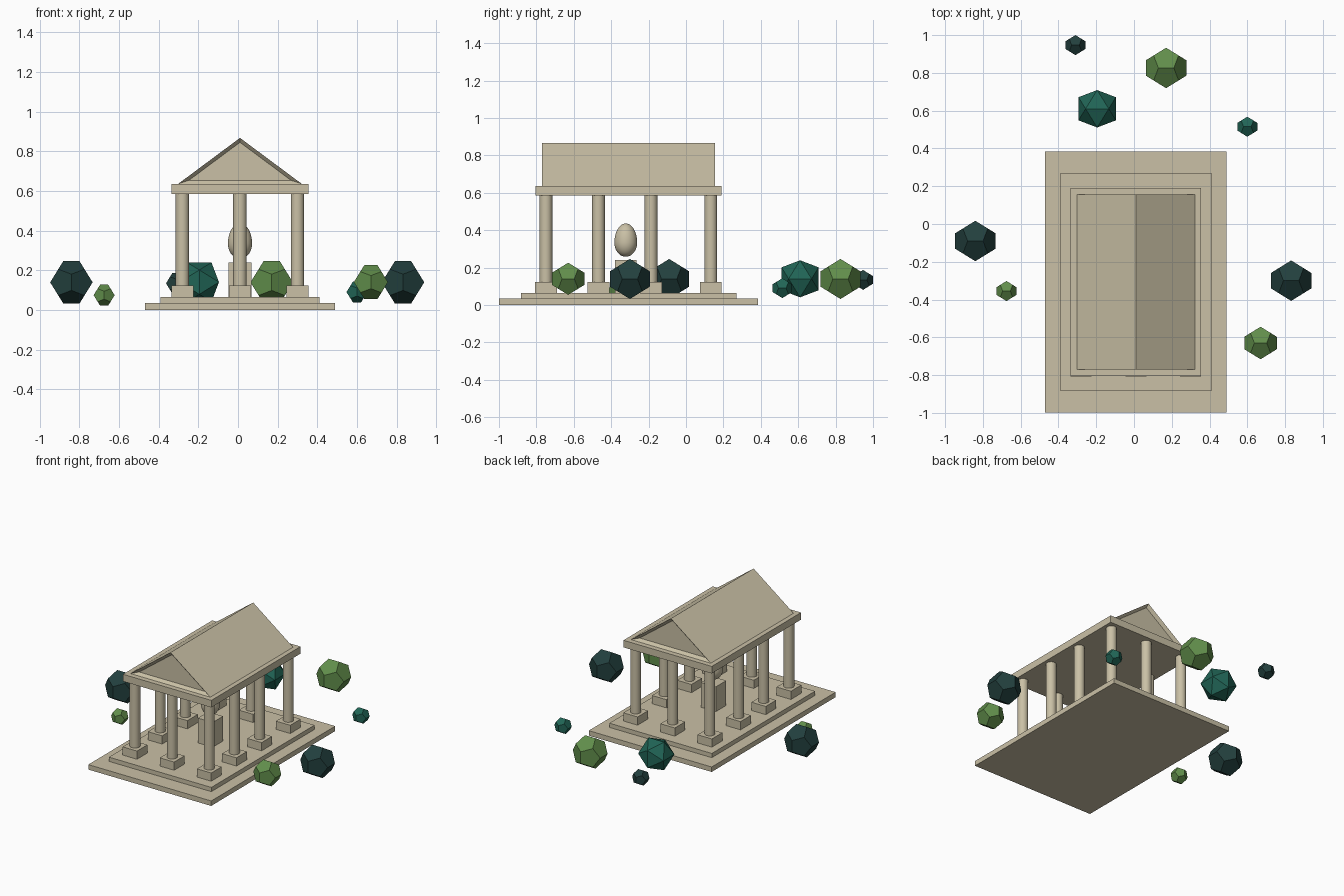
import bpy, bmesh, math
from mathutils import Vector

cube = bpy.data.objects.get("Cube")
if cube:
    bpy.data.objects.remove(cube, do_unlink=True)


def material(name, rgb):
    mat = bpy.data.materials.new(name)
    mat.use_nodes = True
    mat.diffuse_color = (*rgb, 1)
    mat.node_tree.nodes["Principled BSDF"].inputs["Base Color"].default_value = (*rgb, 1)
    return mat


STONE = material("sandstone", (0.59, 0.53, 0.38))
GREEN = material("leaf green", (0.12, 0.27, 0.07))
DARK = material("dark foliage", (0.016, 0.05, 0.047))
TEAL = material("teal foliage", (0.015, 0.13, 0.093))

CX, CY = 0.01, -0.307  # temple centre
GOLD = (1 + math.sqrt(5)) / 2


def finish(name, bm, mat, location=(0, 0, 0), smooth=False):
    bmesh.ops.recalc_face_normals(bm, faces=bm.faces)
    mesh = bpy.data.meshes.new(name)
    bm.to_mesh(mesh)
    bm.free()
    mesh.materials.append(mat)
    obj = bpy.data.objects.new(name, mesh)
    obj.location = location
    bpy.context.collection.objects.link(obj)
    if smooth:
        bpy.ops.object.select_all(action='DESELECT')
        obj.select_set(True)
        bpy.context.view_layer.objects.active = obj
        bpy.ops.object.shade_smooth_by_angle(angle=math.radians(40))
    return obj


def block(name, x, y, half_x, half_y, z0, z1):
    bm = bmesh.new()
    bmesh.ops.create_cube(bm, size=2)
    bmesh.ops.scale(bm, vec=(half_x, half_y, (z1 - z0) / 2), verts=bm.verts)
    return finish(name, bm, STONE, (x, y, (z0 + z1) / 2))


def column(x, y):
    block("column_base", x, y, 0.056, 0.058, 0.065, 0.123)
    bm = bmesh.new()
    bmesh.ops.create_cone(bm, cap_ends=True, segments=32, radius1=0.034,
                          radius2=0.034, depth=0.464)
    finish("column_shaft", bm, STONE, (x, y, 0.355), smooth=True)


# Stepped floor and beam slab
block("lower_step", CX, CY, 0.48, 0.692, 0, 0.035)
block("upper_step", CX, CY, 0.40, 0.576, 0.035, 0.065)
block("beam_slab", CX, CY, 0.345, 0.498, 0.585, 0.635)

# Columns: four along each side, one more at the middle of each end
rows = (-0.749, -0.468, -0.187, 0.133)
for y in rows:
    for side in (-1, 1):
        column(CX + side * 0.29, y)
for y in (rows[0], rows[-1]):
    column(CX, y)

# Gabled roof with a sunken triangle at each end
bm = bmesh.new()
outline = [(-0.312, 0.635), (0.312, 0.635), (0, 0.867)]
end = bm.faces.new([bm.verts.new((x, -0.462, z)) for x, z in outline])
grown = bmesh.ops.extrude_face_region(bm, geom=[end], use_keep_orig=True)
bmesh.ops.translate(bm, vec=(0, 0.924, 0),
                    verts=[v for v in grown["geom"] if isinstance(v, bmesh.types.BMVert)])
bmesh.ops.recalc_face_normals(bm, faces=bm.faces)
for gable in [f for f in bm.faces if len(f.verts) == 3]:
    bmesh.ops.inset_region(bm, faces=[gable], thickness=0.018, use_even_offset=True)
    inward = -gable.normal * 0.02
    bmesh.ops.translate(bm, vec=inward, verts=gable.verts)
finish("gabled_roof", bm, STONE, (CX, CY, 0))

# Pedestal and the egg above it
block("pedestal", CX, -0.322, 0.058, 0.058, 0.065, 0.24)
bm = bmesh.new()
bmesh.ops.create_uvsphere(bm, u_segments=32, v_segments=20, radius=1)
for v in bm.verts:
    v.co = Vector((v.co.x * 0.061, v.co.y * 0.061, v.co.z * (0.102 if v.co.z > 0 else 0.076)))
finish("egg", bm, STONE, (CX, -0.322, 0.334), smooth=True)


# Faceted bushes: regular solids made as hulls of golden rectangles
def bush(name, mat, x, y, z, half, solid="dodecahedron"):
    signs = (-1, 1)
    points = []
    for a in signs:
        for b in signs:
            if solid == "dodecahedron":
                s, l = a / GOLD, b * GOLD
                points += [(s, 0, l), (l, s, 0), (0, l, s), (a, b, 1), (a, b, -1)]
            else:
                points += [(a, 0, b * GOLD), (b * GOLD, a, 0), (0, b * GOLD, a)]
    bm = bmesh.new()
    for p in points:
        bm.verts.new(Vector(p) * (half / GOLD))
    bmesh.ops.convex_hull(bm, input=bm.verts)
    bmesh.ops.dissolve_limit(bm, angle_limit=0.05, verts=bm.verts, edges=bm.edges)
    finish(name, bm, mat, (x, y, z))


bush("right_dark_bush", DARK, -0.84, -0.09, 0.139, 0.107)
bush("left_dark_bush", DARK, 0.832, -0.30, 0.139, 0.107)
bush("back_small_dark_bush", DARK, -0.31, 0.947, 0.134, 0.053)
bush("back_green_bush", GREEN, 0.17, 0.826, 0.139, 0.107)
bush("left_green_bush", GREEN, 0.67, -0.63, 0.14, 0.086)
bush("right_small_green_bush", GREEN, -0.675, -0.355, 0.074, 0.053)
bush("back_small_teal_bush", TEAL, 0.60, 0.515, 0.09, 0.053)
bush("back_teal_bush", TEAL, -0.195, 0.61, 0.14, 0.099, "icosahedron")
